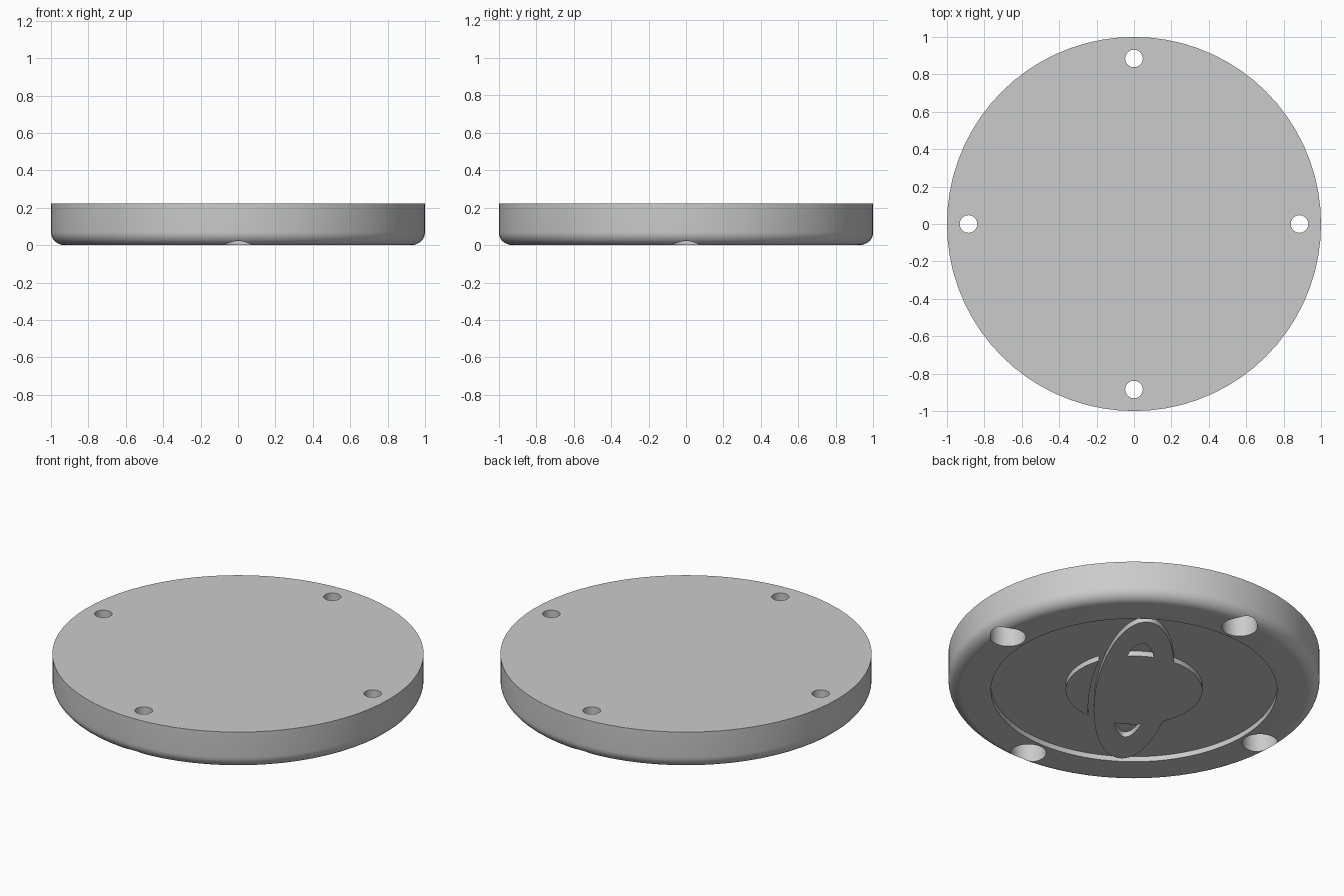
import bpy
import bmesh
from math import sin, cos, tau, radians

cube = bpy.data.objects.get("Cube")
if cube:
    bpy.data.objects.remove(cube, do_unlink=True)

HEIGHT = 0.222       # thickness of the disc
BEVEL = 0.07         # rounded lower edge
DEPTH = 0.031        # recess depth under the disc
HOLE_AT = 0.885      # distance of the holes from the centre
TILT = radians(55.5)  # direction of the planet ring's long axis

grey = bpy.data.materials.new("light_grey")
grey.use_nodes = True
COLOUR = (0.6, 0.6, 0.6, 1)
grey.diffuse_color = COLOUR
grey.node_tree.nodes["Principled BSDF"].inputs["Base Color"].default_value = COLOUR


def finish(name, bm):
    bmesh.ops.recalc_face_normals(bm, faces=bm.faces)
    mesh = bpy.data.meshes.new(name)
    bm.to_mesh(mesh)
    bm.free()
    mesh.materials.append(grey)
    obj = bpy.data.objects.new(name, mesh)
    bpy.context.collection.objects.link(obj)
    return obj


def prism(name, outline, z0, z1):
    """Extrude a flat outline from z0 up to z1."""
    bm = bmesh.new()
    face = bm.faces.new([bm.verts.new((x, y, z0)) for x, y in outline])
    top = bmesh.ops.extrude_face_region(bm, geom=[face])["geom"]
    moved = [v for v in top if isinstance(v, bmesh.types.BMVert)]
    bmesh.ops.translate(bm, verts=moved, vec=(0, 0, z1 - z0))
    return finish(name, bm)


def oval(a, b, n=96, start=0.0, sweep=tau, cx=0.0, cy=0.0):
    steps = n if sweep == tau else n - 1
    angles = [start + sweep * i / steps for i in range(n)]
    return [(cx + a * cos(t), cy + b * sin(t)) for t in angles]


def combine(target, tool, operation):
    """Apply a boolean and discard the tool."""
    mod = target.modifiers.new(operation, "BOOLEAN")
    mod.operation, mod.object, mod.solver = operation, tool, "EXACT"
    tool.hide_render = True
    bpy.context.view_layer.objects.active = target
    bpy.ops.object.modifier_apply(modifier=mod.name)
    bpy.data.objects.remove(tool, do_unlink=True)


# Disc with a rounded lower edge
disc = prism("disc", oval(1, 1, 72), 0, HEIGHT)
bm = bmesh.new()
bm.from_mesh(disc.data)
rim = [e for e in bm.edges if all(v.co.z < 0.001 for v in e.verts)]
bmesh.ops.bevel(bm, geom=rim, offset=BEVEL, segments=10, profile=0.5, affect="EDGES")
bm.to_mesh(disc.data)
bm.free()

# Round recess underneath
combine(disc, prism("recess", oval(0.77, 0.77), -0.1, DEPTH), "DIFFERENCE")

# Four stepped screw holes
for i in range(4):
    x, y = HOLE_AT * cos(tau * i / 4), HOLE_AT * sin(tau * i / 4)
    for radius, top in ((0.096, 0.13), (0.047, HEIGHT + 0.1)):
        hole = prism("hole", oval(radius, radius, 32, cx=x, cy=y), -0.1, top)
        combine(disc, hole, "DIFFERENCE")

# Raised ringed planet in the recess
planet = prism("ringed_planet", oval(0.368, 0.368), 0, DEPTH + 0.004)
ring = prism("ring", oval(0.737, 0.207), 0, DEPTH + 0.004)
combine(ring, prism("ring_opening", oval(0.505, 0.105), -0.1, 0.1), "DIFFERENCE")
combine(planet, ring, "UNION")

# Narrow gap between the ring and the lower part of the planet
first, span = radians(232), radians(76)
gap = oval(0.765, 0.237, 32, first, span) + oval(0.735, 0.206, 32, first + span, -span)
combine(planet, prism("gap", gap, -0.1, 0.1), "DIFFERENCE")
planet.rotation_euler.z = TILT

# Crisp edges, with a soft rounded rim
for obj in (disc, planet):
    bpy.ops.object.select_all(action="DESELECT")
    obj.select_set(True)
    bpy.context.view_layer.objects.active = obj
    bpy.ops.object.shade_smooth_by_angle(angle=radians(30))
